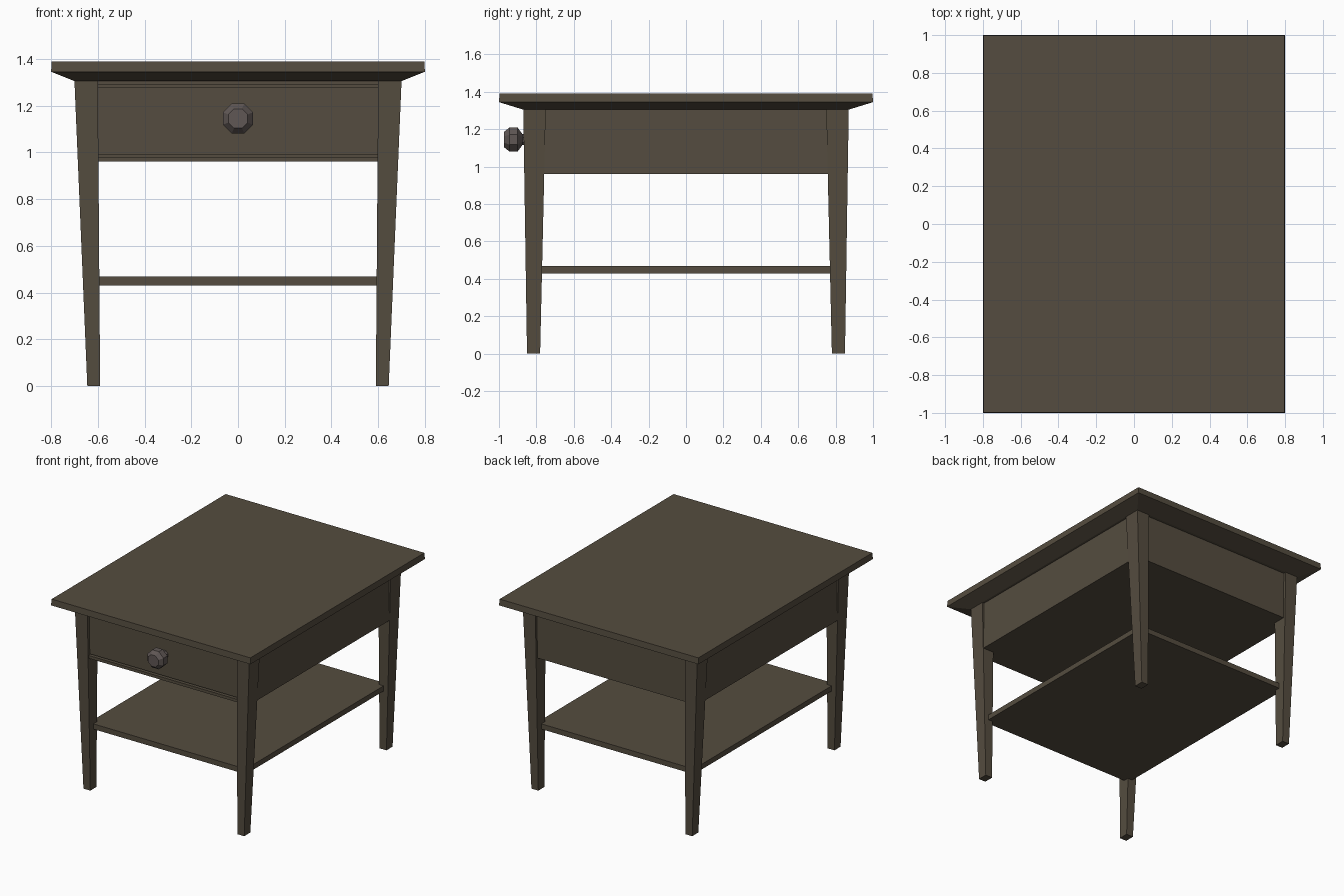
import bpy, bmesh, math

if "Cube" in bpy.data.objects:
    bpy.data.objects.remove(bpy.data.objects["Cube"])


def material(name, rgb):
    m = bpy.data.materials.new(name)
    m.diffuse_color = (*rgb, 1)
    m.use_nodes = True
    m.node_tree.nodes["Principled BSDF"].inputs["Base Color"].default_value = m.diffuse_color
    return m


WOOD = material("dark_wood", (0.09, 0.073, 0.05))
METAL = material("knob_grey", (0.115, 0.095, 0.09))


def loft(name, rings, mat):
    """Closed solid skinned through equal-length rings of points."""
    bm = bmesh.new()
    loops = [[bm.verts.new(p) for p in ring] for ring in rings]
    n = len(loops[0])
    for a, b in zip(loops, loops[1:]):
        for i in range(n):
            j = (i + 1) % n
            bm.faces.new((a[i], a[j], b[j], b[i]))
    bm.faces.new(loops[0])
    bm.faces.new(loops[-1])
    bmesh.ops.recalc_face_normals(bm, faces=bm.faces)
    me = bpy.data.meshes.new(name)
    bm.to_mesh(me)
    bm.free()
    me.materials.append(mat)
    ob = bpy.data.objects.new(name, me)
    bpy.context.collection.objects.link(ob)
    return ob


def rect(x0, x1, y0, y1, z):
    return [(x0, y0, z), (x1, y0, z), (x1, y1, z), (x0, y1, z)]


def box(name, hx, y0, y1, z0, z1):
    return loft(name, [rect(-hx, hx, y0, y1, z) for z in (z0, z1)], WOOD)


# Table top with a wide chamfer underneath
loft("table_top", [rect(-x, x, -y, y, z) for x, y, z in
                   ((0.70, 0.87, 1.305), (0.80, 1.0, 1.345), (0.797, 0.997, 1.39))], WOOD)

# Tapered legs
for sy, end in ((-1, "front"), (1, "back")):
    for sx, side in ((-1, "left"), (1, "right")):
        loft(f"{end}_{side}_leg",
             [rect(sx * 0.59, sx * 0.645, sy * 0.78, sy * 0.85, 0),
              rect(sx * 0.60, sx * 0.70, sy * 0.75, sy * 0.87, 1.306)], WOOD)

# Drawer case, shelf, front rails and drawer front
box("drawer_case", 0.684, -0.83, 0.85, 0.96, 1.306)
box("lower_shelf", 0.63, -0.81, 0.81, 0.43, 0.468)
box("top_rail", 0.62, -0.853, -0.82, 1.288, 1.306)
box("bottom_rail", 0.62, -0.857, -0.82, 0.96, 0.981)
box("drawer_front", 0.599, -0.845, -0.82, 0.988, 1.28)

# Eight-sided knob: (y, radius) profile from drawer to tip
profile = [(-0.835, 0.032), (-0.875, 0.032), (-0.90, 0.069), (-0.945, 0.069), (-0.972, 0.045)]
angles = [math.radians(22.5 + 45 * i) for i in range(8)]
loft("drawer_knob", [[(r * math.cos(a), y, 1.145 + r * math.sin(a)) for a in angles]
                     for y, r in profile], METAL)
